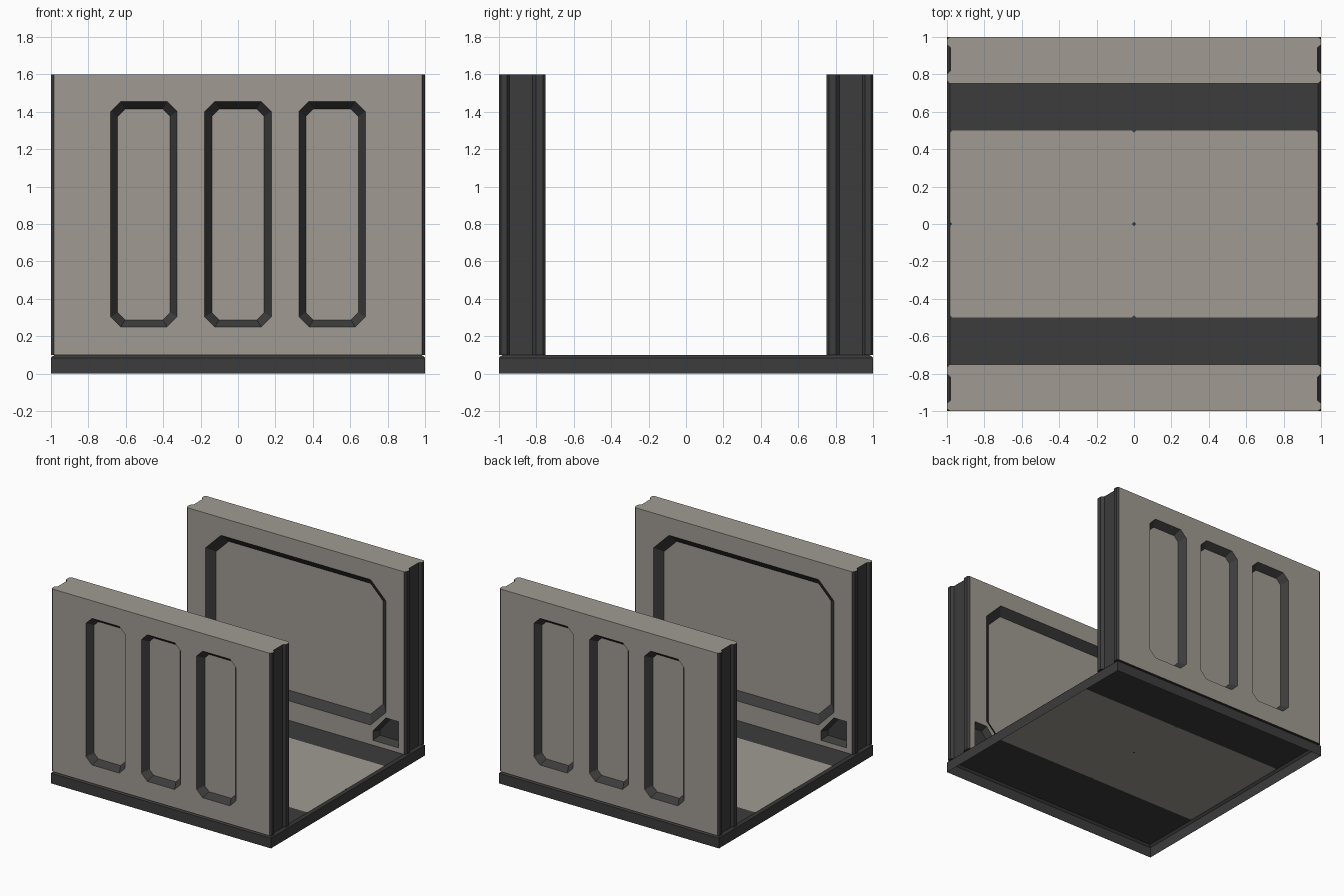
import bpy, bmesh
from mathutils import Vector

if "Cube" in bpy.data.objects:
    bpy.data.objects.remove(bpy.data.objects["Cube"])


def material(name, rgb):
    m = bpy.data.materials.new(name)
    m.diffuse_color = (*rgb, 1)
    m.use_nodes = True
    m.node_tree.nodes["Principled BSDF"].inputs["Base Color"].default_value = m.diffuse_color
    return m


LIGHT, DARK = 0, 1
MATS = [material("warm_grey_panel", (0.352, 0.328, 0.288)),
        material("charcoal_trim", (0.045, 0.045, 0.045))]


def finish(bm, name):
    bmesh.ops.remove_doubles(bm, verts=bm.verts, dist=0.0002)
    bmesh.ops.recalc_face_normals(bm, faces=bm.faces)
    me = bpy.data.meshes.new(name)
    bm.to_mesh(me)
    bm.free()
    for m in MATS:
        me.materials.append(m)
    ob = bpy.data.objects.new(name, me)
    bpy.context.collection.objects.link(ob)
    return ob


def face(bm, pts, mat):
    f = bm.faces.new([bm.verts.new(p) for p in pts])
    f.material_index = mat
    return f


def cut_rect(x0, x1, z0, z1, c):
    """Rectangle with four chamfered corners."""
    return [(x0 + c, z0), (x1 - c, z0), (x1, z0 + c), (x1, z1 - c),
            (x1 - c, z1), (x0 + c, z1), (x0, z1 - c), (x0, z0 + c)]


def recessed_face(bm, y, inward, x_end, z0, z1, recesses):
    """Flat light wall face with sloped dark recesses cut into it."""
    def loop(pts, yy):
        return [(p[0], yy, p[1]) for p in pts]
    edges = []
    outer = [(-x_end, z0), (x_end, z0), (x_end, z1), (-x_end, z1)]
    for pts in [outer] + [r[0] for r in recesses]:
        vs = [bm.verts.new(p) for p in loop(pts, y)]
        edges += [bm.edges.new((vs[i], vs[i - 1])) for i in range(len(vs))]
    res = bmesh.ops.triangle_fill(bm, use_beauty=True, edges=edges,
                                  normal=Vector((0, -inward, 0)))
    for g in res["geom"]:
        if isinstance(g, bmesh.types.BMFace):
            g.material_index = LIGHT
    for rim, base, depth, mat in recesses:
        a, b = loop(rim, y), loop(base, y + inward * depth)
        for i in range(len(a)):
            face(bm, [a[i - 1], a[i], b[i], b[i - 1]], DARK)
        face(bm, b, mat)


def wall(name, side):
    bm = bmesh.new()
    z0, z1 = 0.1, 1.6
    # outer side: three tall recesses
    slots = [(cut_rect(c - 0.178, c + 0.178, 0.25, 1.455, 0.054),
              cut_rect(c - 0.14, c + 0.14, 0.287, 1.415, 0.039), 0.05, LIGHT)
             for c in (-0.503, 0, 0.503)]
    recessed_face(bm, -1, 1, 0.985, z0, z1, slots)
    # inner side: one wide recess and two small corner pockets
    inner = [(cut_rect(-0.82, 0.82, 0.26, 1.455, 0.14),
              cut_rect(-0.76, 0.76, 0.32, 1.395, 0.115), 0.05, LIGHT)]
    for s in (-1, 1):
        rim = [(0.70, 0.14), (0.935, 0.14), (0.935, 0.355), (0.82, 0.355), (0.70, 0.215)]
        base = [(0.73, 0.17), (0.915, 0.17), (0.915, 0.33), (0.83, 0.33), (0.73, 0.215)]
        inner.append(([(s * x, z) for x, z in rim], [(s * x, z) for x, z in base], 0.05, DARK))
    recessed_face(bm, -0.75, -1, 0.985, z0, z1, inner)
    # grooved dark ends
    end = [(0.985, -1), (1, -0.988), (1, -0.958), (0.98, -0.943), (0.98, -0.82),
           (1, -0.802), (1, -0.765), (0.985, -0.75)]
    for s in (-1, 1):
        for (xa, ya), (xb, yb) in zip(end, end[1:]):
            face(bm, [(s * xa, ya, z0), (s * xb, yb, z0), (s * xb, yb, z1), (s * xa, ya, z1)], DARK)
    # top and bottom caps
    plan = end + [(-x, y) for x, y in reversed(end)]
    face(bm, [(x, y, z1) for x, y in plan], LIGHT)
    face(bm, [(x, y, z0) for x, y in plan], DARK)
    for v in bm.verts:
        v.co.y *= side
    return finish(bm, name)


def floor():
    """Shallow tray open underneath, with a light walkway of four tiles."""
    bm = bmesh.new()
    e, t = 0.983, 0.1

    def ring(r, z):
        return [(-r, -r, z), (r, -r, z), (r, r, z), (-r, r, z)]
    rings = [ring(1, 0), ring(1, 0.084), ring(e, t)]
    for a, b in zip(rings, rings[1:]):
        for i in range(4):
            face(bm, [a[i - 1], a[i], b[i], b[i - 1]], DARK)
    for s in (-1, 1):
        # dark side strips
        face(bm, [(-e, s * 0.5, t), (0, s * 0.5, t), (e, s * 0.5, t), (e, s * e, t), (-e, s * e, t)], DARK)
        for r in (-1, 1):
            x0, x1 = sorted((0, r * e))
            y0, y1 = sorted((0, s * 0.5))
            p = [(x, y, t) for x, y in cut_rect(x0, x1, y0, y1, 0.012)]
            face(bm, p, LIGHT)
            for corner, i, j in (((x0, y0, t), 7, 0), ((x1, y0, t), 1, 2),
                                 ((x1, y1, t), 3, 4), ((x0, y1, t), 5, 6)):
                face(bm, [corner, p[j], p[i]], DARK)
    return finish(bm, "floor_tray")


floor()
wall("front_wall", 1)
wall("back_wall", -1)
